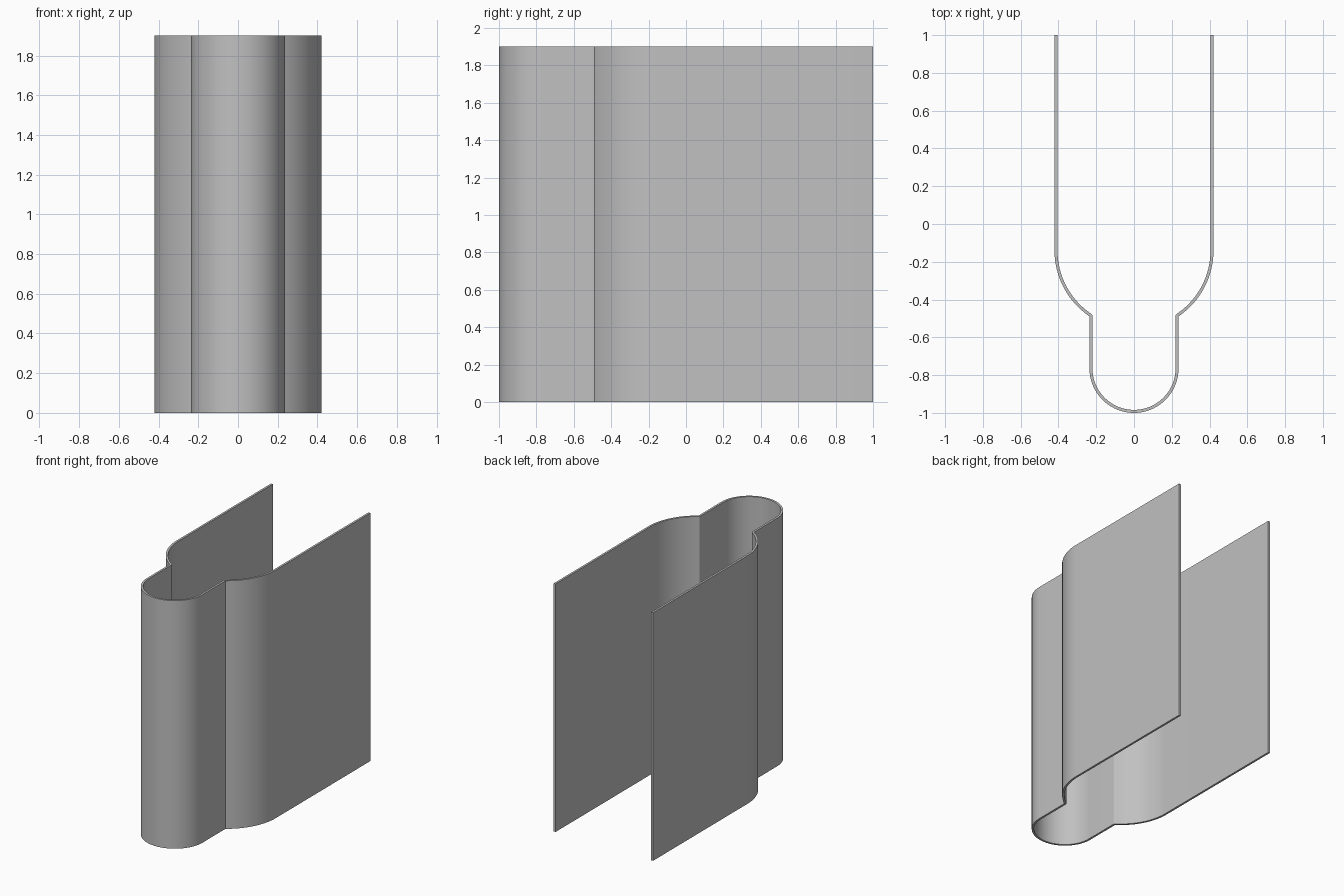
import bpy
import bmesh
from math import acos, cos, sin, pi, radians

if "Cube" in bpy.data.objects:
    bpy.data.objects.remove(bpy.data.objects["Cube"], do_unlink=True)

HEIGHT = 1.9
WALL = 0.016
BODY_R, BODY_Y = 0.421, -0.14     # wide shoulder arc
NOSE_R = 0.236                    # narrow rounded end
NOSE_Y = NOSE_R - 1
TURN = acos(NOSE_R / BODY_R)      # where the shoulder meets the neck


def arc(cx, cy, r, start, end, steps):
    angles = [start + (end - start) * i / steps for i in range(steps + 1)]
    return [(cx + r * cos(a), cy + r * sin(a)) for a in angles]


def wall_path(inset):
    """Open profile from the left rear edge round the nose to the right."""
    half = [(BODY_R - inset, 1)]
    half += arc(0, BODY_Y, BODY_R - inset, 0, -TURN, 24)
    if inset:  # rounded inner side of the neck corner
        corner_y = BODY_Y - BODY_R * sin(TURN)
        half += arc(NOSE_R, corner_y, inset, pi - TURN, pi, 6)[1:]
    half += arc(0, NOSE_Y, NOSE_R - inset, 0, -pi / 2, 24)
    return half + [(-x, y) for x, y in reversed(half[:-1])]


# Thin bent wall, extruded upward
bm = bmesh.new()
outline = wall_path(0) + wall_path(WALL)[::-1]
base = bm.faces.new([bm.verts.new((x, y, 0)) for x, y in outline])
top = bmesh.ops.extrude_face_region(bm, geom=[base], use_keep_orig=True)
top_verts = [v for v in top["geom"] if isinstance(v, bmesh.types.BMVert)]
bmesh.ops.translate(bm, verts=top_verts, vec=(0, 0, HEIGHT))
bmesh.ops.recalc_face_normals(bm, faces=bm.faces[:])
mesh = bpy.data.meshes.new("bent_wall")
bm.to_mesh(mesh)
bm.free()
wall = bpy.data.objects.new("bent_wall", mesh)
bpy.context.collection.objects.link(wall)

# Plain grey finish
grey = bpy.data.materials.new("light_grey")
grey.use_nodes = True
colour = (0.53, 0.53, 0.53, 1)
grey.diffuse_color = colour
grey.node_tree.nodes["Principled BSDF"].inputs["Base Color"].default_value = colour
mesh.materials.append(grey)

# Smooth curves, crisp edges
bpy.ops.object.select_all(action="DESELECT")
wall.select_set(True)
bpy.context.view_layer.objects.active = wall
bpy.ops.object.shade_smooth_by_angle(angle=radians(30))
